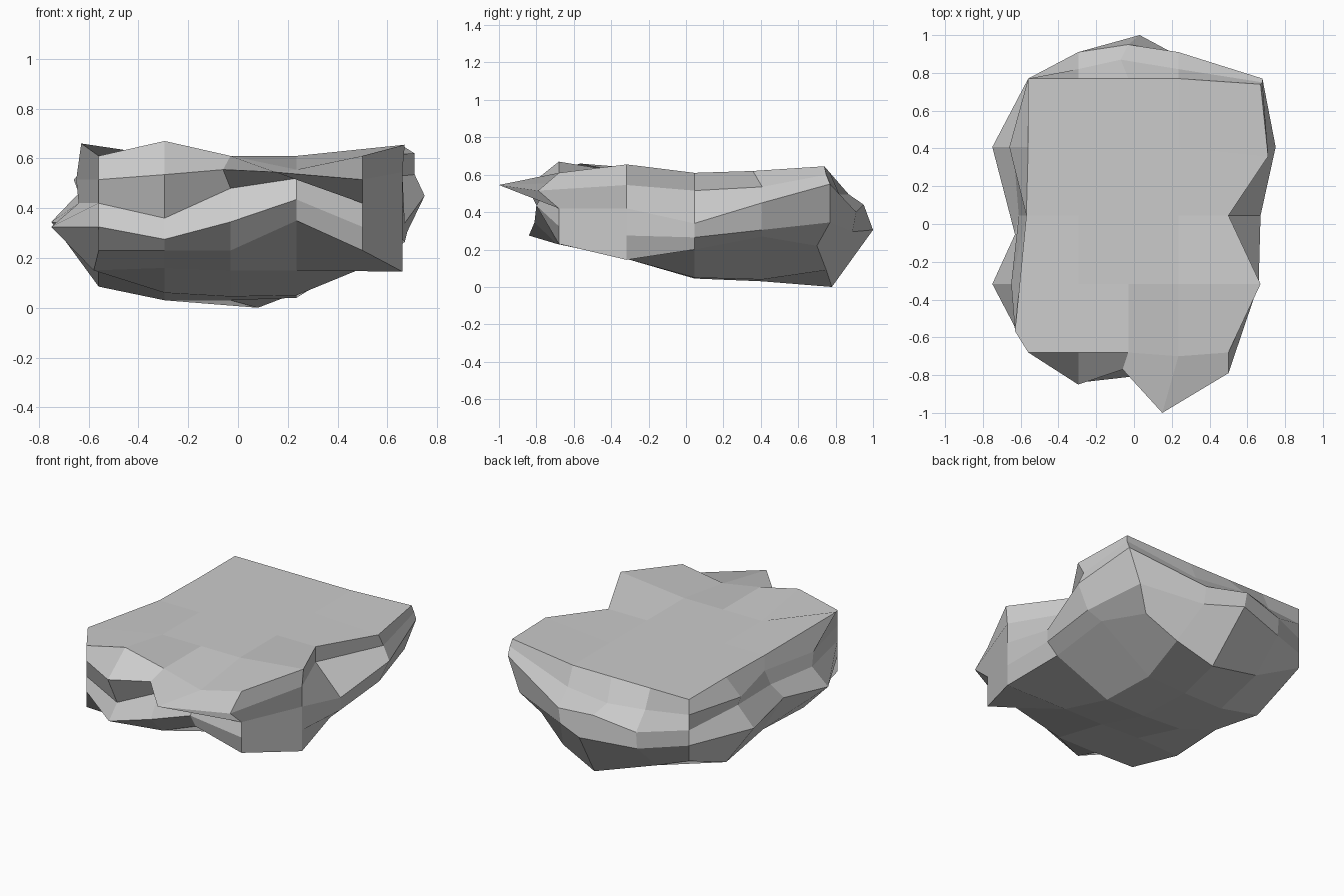
import bpy, bmesh
from mathutils import Vector

if "Cube" in bpy.data.objects:
    bpy.data.objects.remove(bpy.data.objects["Cube"])

# Low-poly rock slab: a 4 x 4 x 4 block whose sides are pulled in and out
N = 4
pos = {}
for i in range(N + 1):
    for j in range(N + 1):
        for k in range(N + 1):
            if {i, j, k} & {0, N}:
                pos[i, j, k] = Vector((-0.56 + 0.265 * i, -0.68 + 0.3625 * j, 0.61 - 0.095 * k))


def pull(key, normal, out, lift):
    """out / lift: rows from top to bottom, columns along +x or +y."""
    for k in range(N + 1):
        for c in range(N + 1):
            p = pos[key(c, k)]
            p += Vector(normal) * out[k][c]
            p.z += lift[k][c]


# Front: overhanging lip and undercut ledges
pull(lambda c, k: (c, 0, k), (0, -1, 0),
     [(0, 0, 0, .02, 0), (0, .17, .09, .32, .11), (0, .08, .05, .07, 0),
      (0, .16, .13, .12, 0), (0, .01, .01, .07, 0)],
     [(0, .06, 0, -.055, 0), (0, .02, .04, .03, 0), (0, -.06, .06, .10, 0),
      (0, -.05, .02, .11, 0), (0, 0, 0, .12, 0)])
# Right: flat wing at the front, notch in the middle, high ledge at the back
pull(lambda c, k: (N, c, k), (1, 0, 0),
     [(0, .17, 0, .21, .17), (0, .16, 0, .21, .18), (0, .16, .17, .25, .18),
      (0, .16, .17, .18, .10), (0, .16, .10, .08, 0)],
     [(0, .045, 0, .01, .035), (0, .03, 0, .02, .085), (0, 0, -.08, .03, .13),
      (0, -.05, -.06, -.02, .02), (0, -.085, -.03, .04, -.01)])
# Back: swelling belly below the rim
pull(lambda c, k: (c, N, k), (0, 1, 0),
     [(0, 0, 0, 0, -.03), (0, .05, .10, .05, -.02), (0, .14, .18, .14, 0),
      (0, .13, .23, .12, 0), (0, -.06, .01, -.02, -.07)],
     [(0, 0, 0, 0, 0), (0, -.02, -.02, -.02, 0), (0, -.03, .02, -.02, 0),
      (0, -.04, -.02, -.03, 0), (0, -.12, -.23, -.14, 0)])
# Left: two pointed bulges either side of a pinch
pull(lambda c, k: (0, c, k), (-1, 0, 0),
     [(0, .07, .01, 0, 0), (0, .09, .01, .10, 0), (0, .08, .05, .08, 0),
      (0, .19, .07, .19, 0), (0, .02, 0, 0, 0)],
     [(0, .05, 0, 0, 0), (0, 0, 0, 0, 0), (0, 0, .02, .04, 0),
      (0, 0, 0, .02, 0), (0, -.08, -.08, -.145, 0)])
# Underside: rises towards the front
for j, row in enumerate([(.16, .15, .15), (.06, .045, .05), (.03, .03, .04)], 1):
    for i, z in enumerate(row, 1):
        pos[i, j, N].z = z
# Single sideways shifts of a few sharp points
for key, shift in {(0, 1, 0): (0, -.25, 0), (3, 0, 1): (-.085, 0, 0), (2, 0, 1): (-.03, 0, 0),
                   (2, N, N): (.11, 0, 0), (3, N, N): (.08, 0, 0),
                   (4, 3, 0): (0, -.05, 0), (2, N, 1): (-.04, 0, 0),
                   (2, N, 3): (.06, 0, 0), (0, 2, 3): (0, -.1, 0)}.items():
    pos[key] += Vector(shift)

bm = bmesh.new()
verts = {key: bm.verts.new(p) for key, p in pos.items()}
for axis in range(3):
    for side in (0, N):
        for a in range(N):
            for b in range(N):
                quad = []
                for u, v in ((a, b), (a + 1, b), (a + 1, b + 1), (a, b + 1)):
                    key = [u, v]
                    key.insert(axis, side)
                    quad.append(verts[tuple(key)])
                bm.faces.new(quad)
bmesh.ops.recalc_face_normals(bm, faces=bm.faces[:])
mesh = bpy.data.meshes.new("rock_slab")
bm.to_mesh(mesh)
bm.free()
bpy.context.collection.objects.link(bpy.data.objects.new("rock_slab", mesh))
